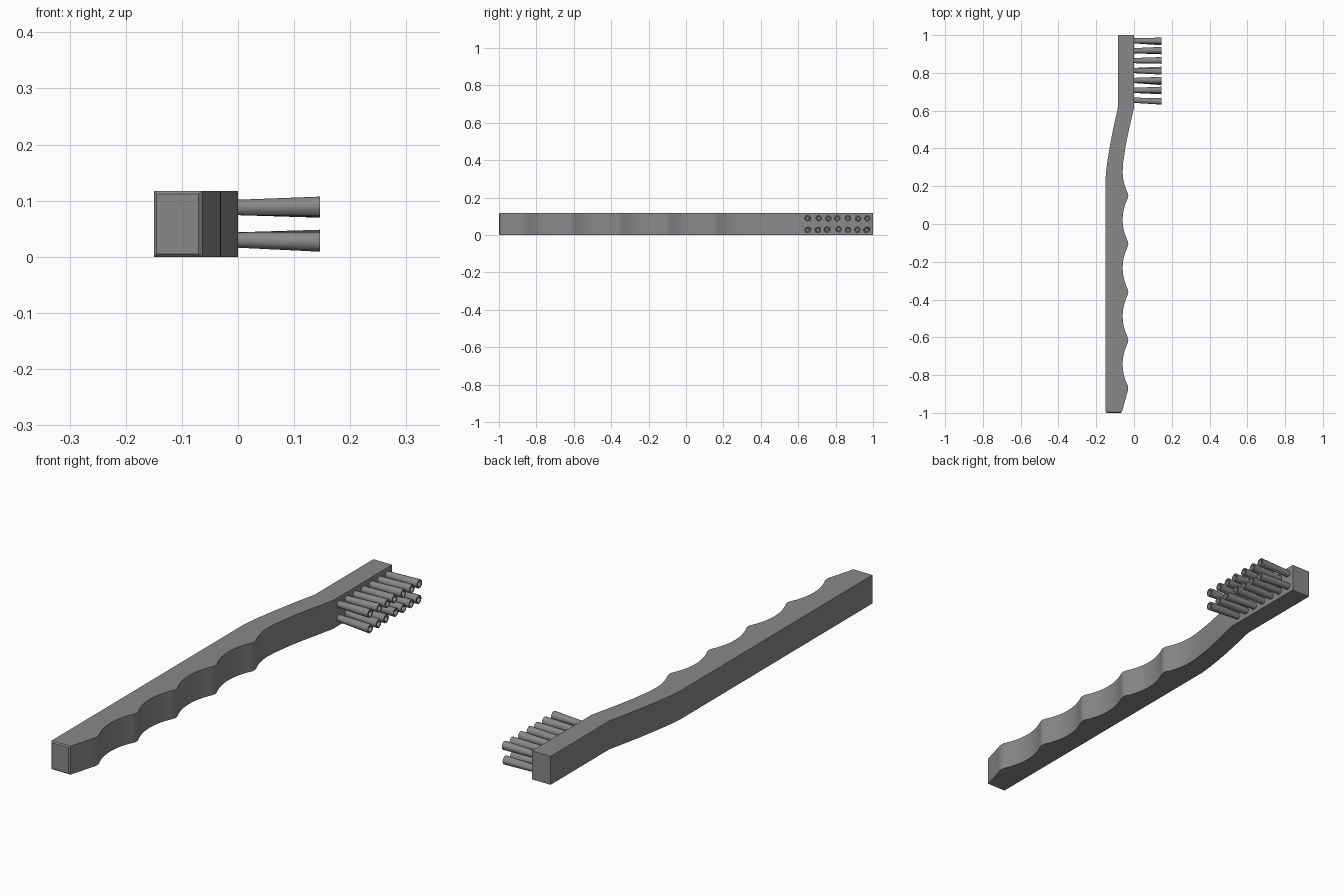
import bpy, bmesh, math, random
from mathutils import Vector

cube = bpy.data.objects.get("Cube")
if cube:
    bpy.data.objects.remove(cube, do_unlink=True)

random.seed(4)
THICK = 0.117

grey = bpy.data.materials.new("mid grey")
grey.use_nodes = True
grey.diffuse_color = (0.25, 0.25, 0.25, 1)
grey.node_tree.nodes["Principled BSDF"].inputs["Base Color"].default_value = grey.diffuse_color


def finish(bm, name, angle):
    bmesh.ops.recalc_face_normals(bm, faces=bm.faces)
    mesh = bpy.data.meshes.new(name)
    bm.to_mesh(mesh)
    bm.free()
    mesh.materials.append(grey)
    obj = bpy.data.objects.new(name, mesh)
    bpy.context.collection.objects.link(obj)
    bpy.ops.object.select_all(action='DESELECT')
    obj.select_set(True)
    bpy.context.view_layer.objects.active = obj
    bpy.ops.object.shade_smooth_by_angle(angle=math.radians(angle))
    return obj


def ease(a, b, steps, bend):
    """Points from a to b, bowed sideways by bend."""
    a, b = Vector(a), Vector(b)
    side = Vector((b.y - a.y, a.x - b.x)).normalized()
    return [a.lerp(b, i / steps) + side * bend * math.sin(math.pi * i / steps)
            for i in range(steps)]


# Handle outline: straight spine, angled neck, straight head
outline = [(-0.15, -1), (-0.065, -1)]

# Finger grip: rounded crests between wide scooped hollows
pitch, first = 0.255, -0.87
outline += [(-0.036, first - 0.025), (-0.031, first - 0.01)]
for k in range(5):
    crest = first + k * pitch
    last = k == 4
    for i in range(13):
        t = i / 12
        if last and t > 0.5:
            break
        dip = 1 - (2 * t - 1) ** 2
        outline.append((-0.032 - 0.028 * dip, crest + 0.012 + t * (pitch - 0.024)))
    if not last:
        outline.append((-0.03, crest + pitch))

# Neck edges and head
outline += [(-0.058, 0.32), (-0.052, 0.36), (-0.045, 0.41), (-0.033, 0.47),
            (0, 0.615), (0, 1), (-0.085, 1), (-0.085, 0.62)]
outline += ease((-0.088, 0.605), (-0.15, 0.27), 8, 0.004)
outline += [(-0.15, 0.25)]

bm = bmesh.new()
base = bm.faces.new([bm.verts.new((p[0], p[1], 0)) for p in outline])
top = bmesh.ops.extrude_face_region(bm, geom=[base])["geom"]
bmesh.ops.translate(bm, vec=(0, 0, THICK),
                    verts=[g for g in top if isinstance(g, bmesh.types.BMVert)])
# Small chamfer around the butt end
butt = [e for e in bm.edges if all(v.co.y < -0.999 for v in e.verts)]
bmesh.ops.bevel(bm, geom=butt, offset=0.005, segments=1, affect='EDGES')
finish(bm, "handle", 25)


# Bristle tufts: flared pegs with a small hollow at the tip
def tuft(bm, y, z, lean_y, lean_z):
    sides = 12
    rings = [(-0.01, 0.0135), (0.146, 0.0175), (0.146, 0.0115), (0.134, 0.009)]
    loops = []
    for x, radius in rings:
        f = x / 0.146
        loops.append([bm.verts.new((x, y + lean_y * f + radius * math.cos(a),
                                    z + lean_z * f + radius * math.sin(a)))
                      for a in (math.tau * i / sides for i in range(sides))])
    for lower, upper in zip(loops, loops[1:]):
        for i in range(sides):
            j = (i + 1) % sides
            bm.faces.new((lower[i], lower[j], upper[j], upper[i]))
    bm.faces.new(loops[0])
    bm.faces.new(loops[-1])


bm = bmesh.new()
for row, z in enumerate((0.03, 0.088)):
    for k in range(7):
        y = 0.655 + k * 0.0525
        tuft(bm, y, z, random.uniform(-0.008, 0.004),
             random.uniform(-0.004, 0.002) if row == 0 else random.uniform(-0.001, 0.002))
finish(bm, "bristle_tufts", 30)
